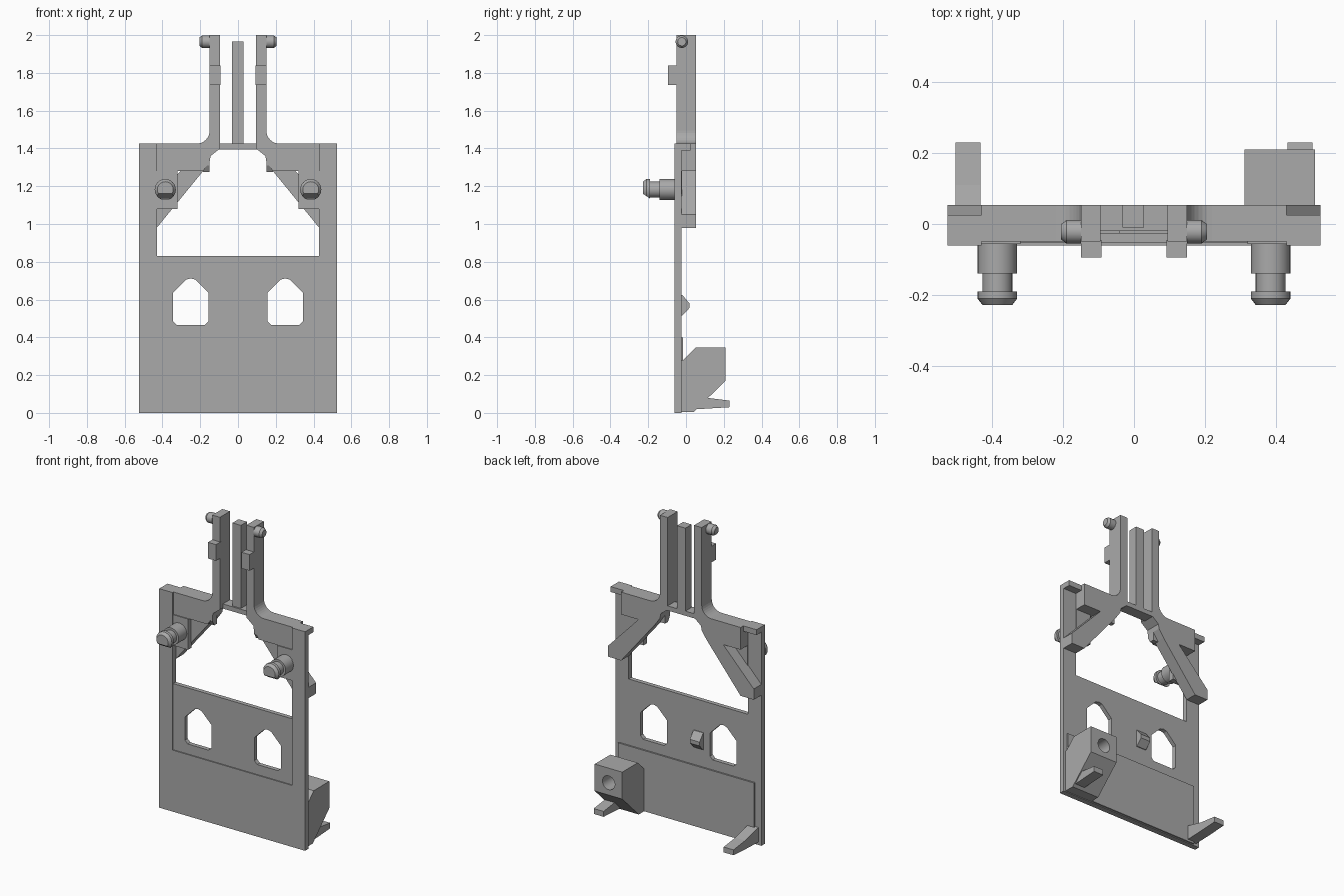
import bpy, bmesh, math
from mathutils import Vector

if "Cube" in bpy.data.objects:
    bpy.data.objects.remove(bpy.data.objects["Cube"], do_unlink=True)

grey = bpy.data.materials.new("plain grey")
grey.use_nodes = True
COLOUR = (0.4, 0.4, 0.4, 1)
grey.diffuse_color = COLOUR
grey.node_tree.nodes["Principled BSDF"].inputs["Base Color"].default_value = COLOUR


def prism(name, points, axis, lo, hi):
    """Extrude a 2D outline: axis 'y' takes (x, z) points, axis 'x' takes (y, z)."""
    def place(p, d):
        return (p[0], d, p[1]) if axis == "y" else (d, p[0], p[1])
    bm = bmesh.new()
    face = bm.faces.new([bm.verts.new(place(p, lo)) for p in points])
    moved = bmesh.ops.extrude_face_region(bm, geom=[face])["geom"]
    verts = [v for v in moved if isinstance(v, bmesh.types.BMVert)]
    bmesh.ops.translate(bm, verts=verts, vec=Vector(place((0, 0), hi - lo)))
    bmesh.ops.recalc_face_normals(bm, faces=bm.faces)
    return finish(name, bm)


def finish(name, bm):
    mesh = bpy.data.meshes.new(name)
    bm.to_mesh(mesh)
    bm.free()
    mesh.materials.append(grey)
    obj = bpy.data.objects.new(name, mesh)
    bpy.context.collection.objects.link(obj)
    return obj


def box(name, x0, x1, y0, y1, z0, z1):
    return prism(name, [(x0, z0), (x1, z0), (x1, z1), (x0, z1)], "y", y0, y1)


def lathe(name, profile, centre, axis, sides=24):
    """Stack rings (distance, radius) along +x or -y from the centre."""
    bm = bmesh.new()
    rings = []
    for d, r in profile:
        ring = []
        for i in range(sides):
            a = math.tau * i / sides
            c, s = r * math.cos(a), r * math.sin(a)
            off = (d, c, s) if axis == "x" else (c, -d, s)
            ring.append(bm.verts.new(Vector(centre) + Vector(off)))
        rings.append(ring)
    for a, b in zip(rings, rings[1:]):
        for i in range(sides):
            j = (i + 1) % sides
            bm.faces.new((a[i], a[j], b[j], b[i]))
    bm.faces.new(rings[0])
    bm.faces.new(rings[-1])
    bmesh.ops.recalc_face_normals(bm, faces=bm.faces)
    obj = finish(name, bm)
    bpy.ops.object.select_all(action="DESELECT")
    obj.select_set(True)
    bpy.context.view_layer.objects.active = obj
    bpy.ops.object.shade_smooth_by_angle(angle=math.radians(30))
    return obj


def cut(target, cutter):
    mod = target.modifiers.new("cut", "BOOLEAN")
    mod.operation = "DIFFERENCE"
    mod.solver = "EXACT"
    mod.object = cutter
    cutter.hide_render = True
    cutter.hide_set(True)


def mirror(obj):
    obj.modifiers.new("mirror", "MIRROR").use_axis = (True, False, False)


# Back plate: lower slab, recessed middle panel, side strips
box("lower_panel", -0.525, 0.525, -0.06, -0.025, 0, 0.4)
box("lower_back_pad", -0.48, 0.5, -0.03, -0.015, 0.005, 0.4)
middle = box("middle_panel", -0.43, 0.43, -0.053, -0.025, 0.4, 0.83)
mirror(box("side_strip", 0.43, 0.525, -0.06, -0.025, 0.4, 1.425))

# House-shaped windows in the middle panel
window = [(0.175, 0.465), (0.325, 0.465), (0.345, 0.485), (0.345, 0.635),
          (0.275, 0.705), (0.25, 0.712), (0.225, 0.705), (0.155, 0.635), (0.155, 0.485)]
for name, side in (("left", 1), ("right", -1)):
    cut(middle, prism(name + "_window_cutter", [(side * x, z) for x, z in window],
                      "y", -0.2, 0.1))

# Upper web and arm in one outline, with a fillet where they meet
fillet = [(0.22 - 0.07 * math.sin(t), 1.495 - 0.07 * math.cos(t))
          for t in [math.pi / 2 * i / 8 for i in range(9)]]
web = [(0.43, 1.28), (0.43, 1.425)] + fillet + [
    (0.15, 2), (0.095, 2), (0.095, 1.4), (0.145, 1.36), (0.15, 1.33), (0.185, 1.28)]
mirror(prism("web_and_arm", web, "y", -0.05, 0.053))

# Diagonal strut behind the plate
strut = [(0.43, 0.98), (0.525, 0.98), (0.525, 1.05), (0.305, 1.28), (0.185, 1.28)]
mirror(prism("diagonal_strut", strut, "y", -0.025, 0.053))

# Corner tabs, peg pads and hooks
mirror(box("corner_tab", 0.43, 0.525, -0.03, 0.025, 1.39, 1.425))
mirror(box("peg_pad", 0.32, 0.43, -0.056, -0.02, 1.08, 1.28))
hook = [(-0.05, 1.36), (0, 1.36), (0, 1.275), (-0.03, 1.275), (-0.05, 1.31)]
mirror(prism("hook", hook, "x", 0.15, 0.185))

# Bridge and centre blade between the arms
box("bridge", -0.1, 0.1, -0.02, 0.053, 1.395, 1.425)
box("centre_blade", -0.033, 0.028, -0.01, 0.053, 1.41, 1.965)

# Arm bumps and side pegs
mirror(box("arm_bump", 0.092, 0.15, -0.095, -0.045, 1.735, 1.84))
mirror(lathe("arm_peg", [(0, 0.033), (0.04, 0.033), (0.055, 0.022)],
             (0.15, -0.022, 1.965), "x"))

# Front pegs with a necked groove and a flat sloped underside on the head
peg = lathe("front_peg", [(0, 0.056), (0.09, 0.056), (0.09, 0.042), (0.14, 0.042),
                          (0.14, 0.056), (0.16, 0.056), (0.178, 0.042)],
            (0.385, -0.05, 1.182), "y")
slope = [(-0.25, 1.175), (-0.19, 1.135), (-0.14, 1.135), (-0.14, 1.1), (-0.25, 1.1)]
cut(peg, prism("peg_slope_cutter", slope, "x", 0.3, 0.47))
mirror(peg)

# Small catch on the back
catch = [(-0.03, 0.515), (-0.02, 0.515), (0.018, 0.555), (0.018, 0.58), (-0.02, 0.625), (-0.03, 0.625)]
prism("back_catch", catch, "x", -0.11, -0.04)

# Chamfered block with a round socket
block = prism("socket_block", [(-0.03, 0.005), (0.04, 0.005), (0.21, 0.17), (0.21, 0.345),
                               (0.05, 0.345), (-0.015, 0.28), (-0.03, 0.28)], "x", 0.312, 0.51)
cut(block, lathe("socket_cutter", [(0, 0.045), (0.2, 0.045)], (0.41, 0.3, 0.25), "y"))

# Tapered feet
foot = [(-0.03, 0.018), (0.1, 0.022), (0.23, 0.03), (0.23, 0.065), (0.11, 0.08), (-0.03, 0.115)]
mirror(prism("foot", foot, "x", 0.432, 0.503))
